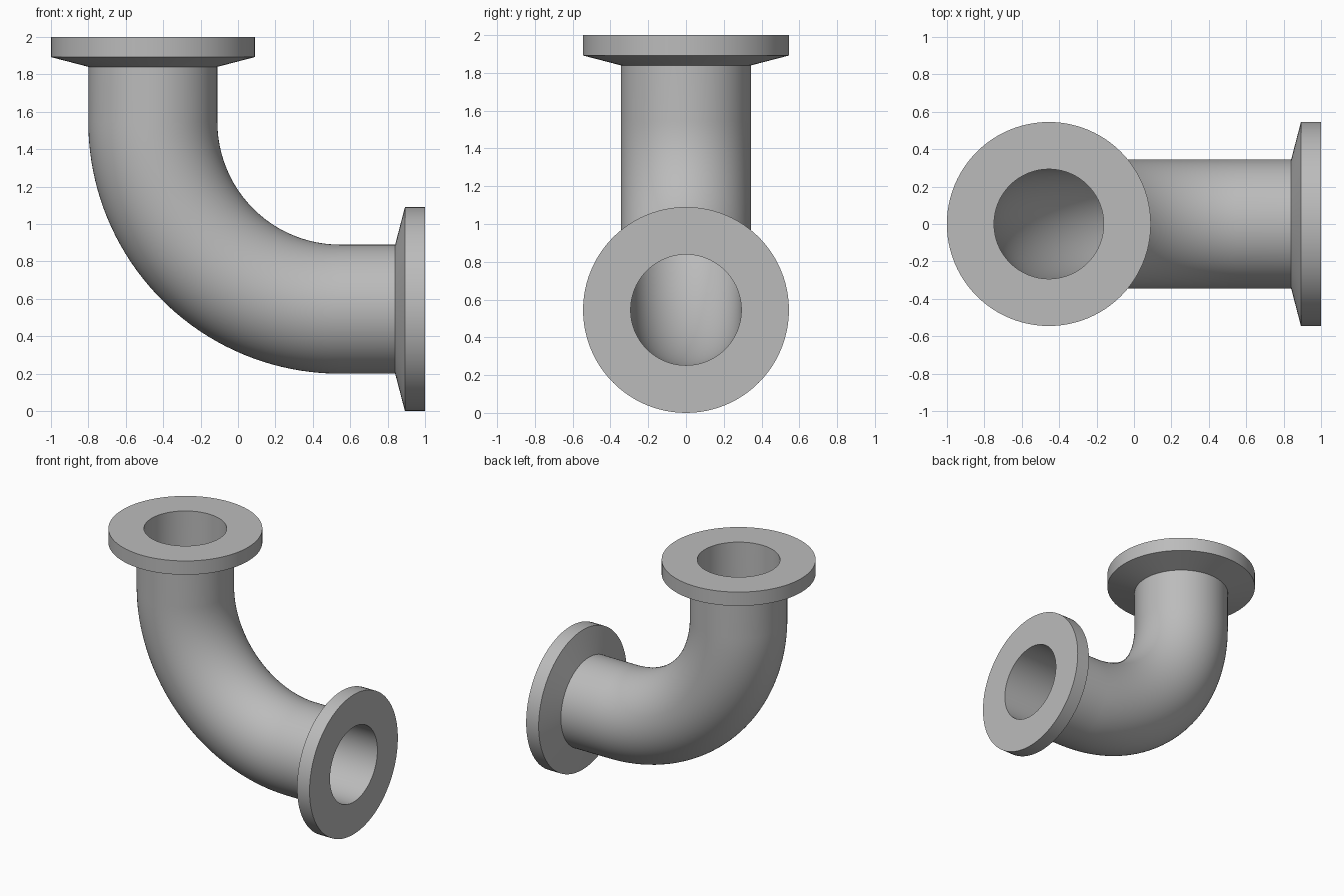
import bpy, bmesh, math
from mathutils import Vector

cube = bpy.data.objects.get("Cube")
if cube:
    bpy.data.objects.remove(cube)

SIDES = 96            # facets around the pipe
STEPS = 40            # segments along the bend
FLANGE_R = 0.545
PIPE_R = 0.345
BORE_R = 0.293
RIM = 0.108           # straight rim of a flange
COLLAR = 0.16         # depth where the flange cone meets the pipe
BEND = 1.0            # centreline bend radius
LEG = 2 - FLANGE_R - BEND
ARC = BEND * math.pi / 2
LENGTH = 2 * LEG + ARC
AXIS_X = -1 + FLANGE_R

grey = bpy.data.materials.new("steel_grey")
grey.use_nodes = True
colour = (0.5, 0.5, 0.5, 1)
grey.diffuse_color = colour
grey.node_tree.nodes["Principled BSDF"].inputs["Base Color"].default_value = colour


def frame(s):
    """Point and outward bend direction at distance s from the top opening."""
    angle = min(max((s - LEG) / BEND, 0), math.pi / 2)
    out = Vector((-math.cos(angle), 0, -math.sin(angle)))
    centre = Vector((AXIS_X + BEND, 0, FLANGE_R + BEND)) + out * BEND
    if s < LEG:
        centre.z += LEG - s
    elif s > LEG + ARC:
        centre.x += s - LEG - ARC
    return centre, out


def sweep(name, stations):
    """Skin rings given as (distance, radius) along the centreline."""
    bm = bmesh.new()
    rings = []
    for s, r in stations:
        centre, out = frame(s)
        ring = []
        for i in range(SIDES):
            a = 2 * math.pi * i / SIDES
            ring.append(bm.verts.new(centre + r * (out * math.cos(a) + Vector((0, math.sin(a), 0)))))
        rings.append(ring)
    for a, b in zip(rings, rings[1:]):
        for i in range(SIDES):
            j = (i + 1) % SIDES
            bm.faces.new((a[i], b[i], b[j], a[j]))
    mesh = bpy.data.meshes.new(name)
    bm.to_mesh(mesh)
    bm.free()
    mesh.materials.append(grey)
    obj = bpy.data.objects.new(name, mesh)
    bpy.context.collection.objects.link(obj)
    bpy.ops.object.select_all(action="DESELECT")
    obj.select_set(True)
    bpy.context.view_layer.objects.active = obj
    bpy.ops.object.shade_smooth_by_angle(angle=math.radians(12))
    return obj


bend = [LEG + ARC * i / STEPS for i in range(STEPS + 1)]

# Outer wall between the two collars, and the bore from mouth to mouth
sweep("elbow_outer_wall", [(s, PIPE_R) for s in [COLLAR, *bend, LENGTH - COLLAR]][::-1])
sweep("elbow_bore", [(s, BORE_R) for s in [0, *bend, LENGTH]])

# Flanges with a flat face, a straight rim and a coned back
flange = [(0, BORE_R), (0, FLANGE_R), (RIM, FLANGE_R), (COLLAR, PIPE_R)]
sweep("top_flange", flange[::-1])
sweep("side_flange", [(LENGTH - s, r) for s, r in flange])
